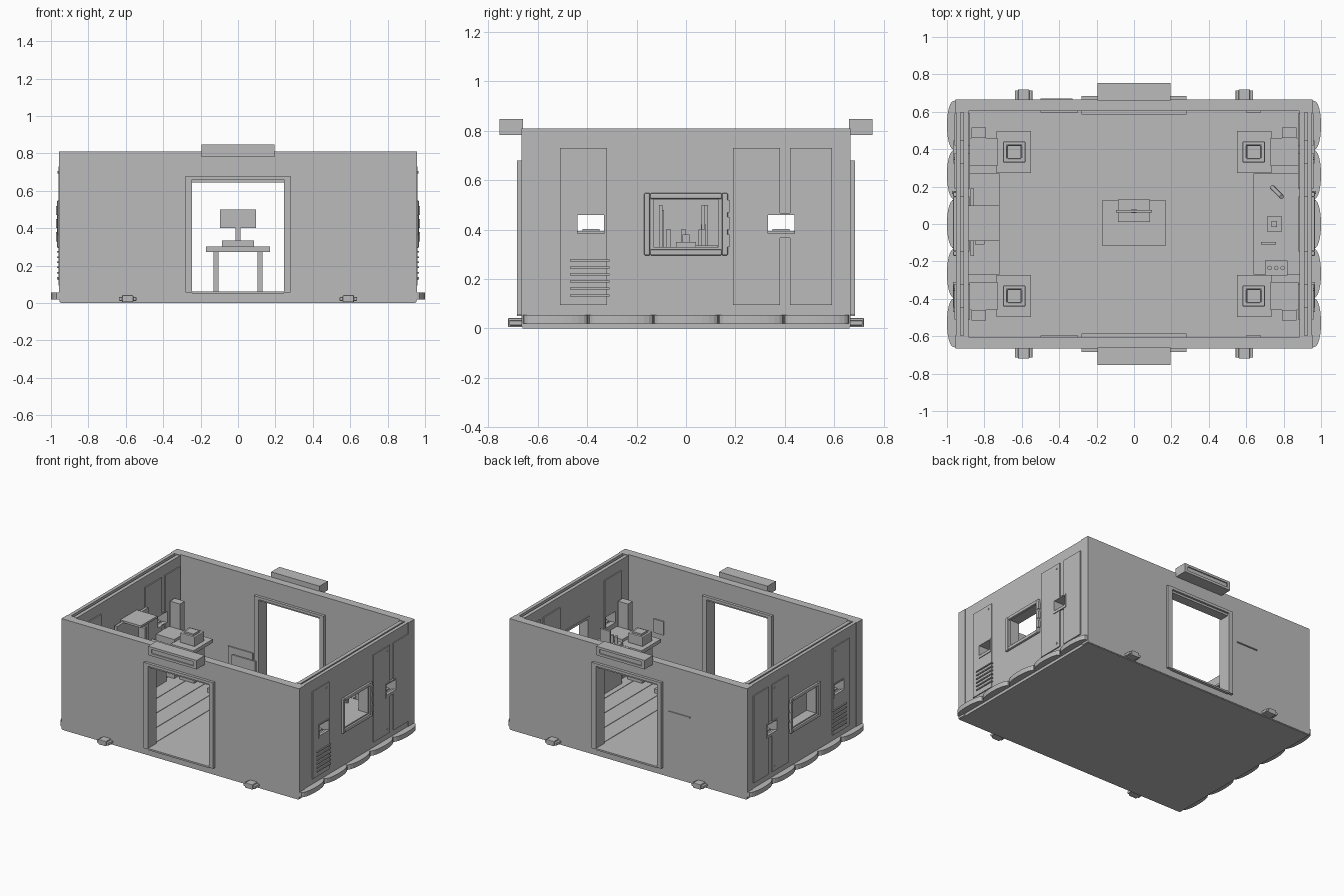
import bpy, bmesh, math
from mathutils import Matrix, Vector

old = bpy.data.objects.get("Cube")
if old:
    bpy.data.objects.remove(old, do_unlink=True)

grey = bpy.data.materials.new("plain_grey")
grey.use_nodes = True
COLOUR = (0.5, 0.5, 0.5, 1)
grey.diffuse_color = COLOUR
grey.node_tree.nodes["Principled BSDF"].inputs["Base Color"].default_value = COLOUR


def finish(name, bm):
    bmesh.ops.recalc_face_normals(bm, faces=bm.faces)
    mesh = bpy.data.meshes.new(name)
    bm.to_mesh(mesh)
    bm.free()
    mesh.materials.append(grey)
    obj = bpy.data.objects.new(name, mesh)
    bpy.context.collection.objects.link(obj)
    return obj


def boxes(name, *items, bevel=0):
    """One object from boxes given as x0, x1, y0, y1, z0, z1."""
    bm = bmesh.new()
    for b in items:
        lo = Vector([min(b[i], b[i + 1]) for i in (0, 2, 4)])
        hi = Vector([max(b[i], b[i + 1]) for i in (0, 2, 4)])
        mat = Matrix.Translation((lo + hi) / 2) @ Matrix.Diagonal((*(hi - lo), 1))
        bmesh.ops.create_cube(bm, size=1, matrix=mat)
    obj = finish(name, bm)
    if bevel:
        mod = obj.modifiers.new("Bevel", "BEVEL")
        mod.width, mod.segments = bevel, 2
    return obj


def cut(obj, *holes):
    """Cut box holes through a wall."""
    for h in holes:
        cutter = boxes("cutter", h)
        cutter.hide_render = True
        mod = obj.modifiers.new("Cut", "BOOLEAN")
        mod.operation, mod.solver, mod.object = "DIFFERENCE", "EXACT", cutter
        bpy.context.view_layer.objects.active = obj
        bpy.ops.object.modifier_apply(modifier=mod.name)
        bpy.data.objects.remove(cutter, do_unlink=True)


def ring_x(x0, x1, y0, y1, z0, z1, t):
    """Four bars of a rectangular frame facing sideways."""
    return [(x0, x1, y0, y0 + t, z0, z1), (x0, x1, y1 - t, y1, z0, z1),
            (x0, x1, y0 + t, y1 - t, z0, z0 + t), (x0, x1, y0 + t, y1 - t, z1 - t, z1)]


def rod(name, a, b, r, sides=12):
    a, b = Vector(a), Vector(b)
    bm = bmesh.new()
    turn = (b - a).to_track_quat("Z", "Y").to_matrix().to_4x4()
    bmesh.ops.create_cone(bm, cap_ends=True, segments=sides, radius1=r, radius2=r,
                          depth=(b - a).length, matrix=Matrix.Translation((a + b) / 2) @ turn)
    return finish(name, bm)


def scallop(name, s, yc, half):
    """Rounded bumper lobe along the base."""
    bm = bmesh.new()
    outline = [(0.9, -half), (0.9, half)]
    for i in range(13):
        a = math.pi * i / 12
        outline.append((0.957 + 0.043 * math.sin(a) ** 0.8, half * math.cos(a)))
    face = bm.faces.new([bm.verts.new((s * x, yc + y, 0.02)) for x, y in outline])
    ext = bmesh.ops.extrude_face_region(bm, geom=[face])
    verts = [v for v in ext["geom"] if isinstance(v, bmesh.types.BMVert)]
    bmesh.ops.translate(bm, verts=verts, vec=(0, 0, 0.035))
    return finish(name, bm)


# Base and floor planks
boxes("base_slab", (-0.95, 0.95, -0.662, 0.662, 0, 0.052))
seams = [-0.885, -0.78, -0.65, -0.52, -0.39, -0.26, 0.26, 0.39, 0.52, 0.65, 0.78, 0.885]
boxes("floor_planks", *[(a + 0.002, b - 0.002, -0.605, 0.605, 0.05, 0.06)
                        for a, b in zip(seams, seams[1:])])

# Front and back: wall, doorway, sign, clamps
for s, side in ((-1, "front"), (1, "back")):
    wall = boxes(side + "_wall", (-0.955, 0.955, s * 0.605, s * 0.665, 0.005, 0.81))
    cut(wall, (-0.25, 0.25, s * 0.5, s * 0.8, 0.06, 0.66))
    boxes(side + "_door_frame",
          (-0.28, -0.245, s * 0.585, s * 0.685, 0.055, 0.68),
          (0.245, 0.28, s * 0.585, s * 0.685, 0.055, 0.68),
          (-0.245, 0.245, s * 0.585, s * 0.685, 0.66, 0.68),
          (-0.245, 0.245, s * 0.6, s * 0.67, 0.645, 0.66),
          (-0.245, 0.245, s * 0.585, s * 0.685, 0.05, 0.062))
    sign = boxes(side + "_sign_box", (-0.195, 0.195, s * 0.66, s * 0.755, 0.782, 0.847))
    cut(sign, (-0.17, 0.17, s * 0.747, s * 0.8, 0.8, 0.83))
    for x in (-0.59, 0.59):
        boxes(side + "_clamp",
              (x - 0.047, x + 0.047, s * 0.655, s * 0.715, 0.012, 0.032),
              (x - 0.03, x + 0.03, s * 0.655, s * 0.72, 0.005, 0.042), bevel=0.004)
    boxes(side + "_inner_plate", (-0.5, -0.3, s * 0.597, s * 0.606, 0.1, 0.25))
    boxes(side + "_small_fitting", (0.6, 0.68, s * 0.597, s * 0.606, 0.3, 0.4))
boxes("back_wall_slot", (-0.5, -0.33, 0.63, 0.672, 0.475, 0.482))

# Left and right: double wall, window, hatches, panels, bumpers
for s, side in ((-1, "right"), (1, "left")):
    window = (s * 0.8, s * 1.1, -0.14, 0.14, 0.32, 0.53)
    hatches = [(s * 0.8, s * 1.1, y - 0.055, y + 0.055, 0.38, 0.46) for y in (-0.385, 0.385)]
    skin = boxes(side + "_outer_wall", (s * 0.928, s * 0.953, -0.595, 0.595, 0.03, 0.81))
    cut(skin, window, *hatches)
    lining = boxes(side + "_inner_wall", (s * 0.885, s * 0.912, -0.605, 0.605, 0.05, 0.805))
    cut(lining, window, *hatches)
    boxes(side + "_corner_posts", *[(s * 0.885, s * 0.957, y * 0.595, y * 0.662, 0.03, 0.81)
                                    for y in (-1, 1)])
    # Window frame with a stepped inner rim and side hinges
    boxes(side + "_window_frame",
          *ring_x(s * 0.945, s * 0.968, -0.17, 0.17, 0.295, 0.548, 0.025), bevel=0.006)
    boxes(side + "_window_lining", *ring_x(s * 0.88, s * 0.955, -0.147, 0.147, 0.313, 0.537, 0.016))
    boxes(side + "_window_hinges", *[(s * 0.95, s * 0.972, 0.16, 0.176, z, z + 0.05)
                                     for z in (0.33, 0.4, 0.47)])
    # Door panels on the outside, repeated on the inside
    for tag, x0, x1 in (("outer", 0.95, 0.96), ("inner", 0.877, 0.887)):
        for part, y0, y1 in (("vent_panel", -0.51, -0.32), ("door_panel", 0.19, 0.38),
                             ("end_panel", 0.42, 0.59)):
            panel = boxes(f"{side}_{tag}_{part}", (s * x0, s * x1, y0, y1, 0.095, 0.73))
            cut(panel, *hatches)
    for y, z in ((-0.35, 0.7), (0.35, 0.7), (0.35, 0.13)):
        rod(side + "_panel_bolt", (s * 0.95, y, z), (s * 0.964, y, z), 0.007)
    for y in (-0.385, 0.385):
        boxes(side + "_hatch_frame",
              *ring_x(s * 0.88, s * 0.965, y - 0.062, y + 0.062, 0.365, 0.467, 0.008),
              (s * 0.945, s * 0.965, y - 0.055, y + 0.055, 0.37, 0.385))
    boxes(side + "_vent_slats", *[(s * 0.95, s * 0.968, -0.47, -0.31, 0.13 + i * 0.028, 0.138 + i * 0.028)
                                  for i in range(6)])
    for i in range(5):
        scallop(side + "_bumper", s, (i - 2) * 0.264, 0.132)
    # Corner work stations: plate on a pedestal, box on top, low console by the wall
    for y in (-0.385, 0.385):
        x = s * 0.64
        boxes(side + "_station_plate", (x - s * 0.09, x + s * 0.095, y - 0.112, y + 0.112, 0.3, 0.325))
        boxes(side + "_station_pedestal", (x - 0.06, x + 0.06, y - 0.06, y + 0.06, 0.055, 0.3))
        top = boxes(side + "_station_box", (x - 0.06, x + 0.06, y - 0.056, y + 0.056, 0.325, 0.395),
                    bevel=0.012)
        cut(top, (x - 0.04, x + 0.04, y - 0.037, y + 0.037, 0.385, 0.42))
        boxes(side + "_station_lid", (x - 0.036, x + 0.036, y - 0.034, y + 0.034, 0.38, 0.403))
        w = math.copysign(1, y)
        boxes(side + "_wall_console",
              (s * 0.73, s * 0.88, y - 0.075, y + 0.075, 0.055, 0.345),
              (s * 0.79, s * 0.87, w * 0.46, w * 0.515, 0.055, 0.53))

# Centre table with a screen
boxes("table_top", (-0.17, 0.17, -0.115, 0.125, 0.272, 0.303))
boxes("table_legs", *[(x - 0.014, x + 0.014, y - 0.014, y + 0.014, 0.055, 0.275)
                      for x in (-0.118, 0.118) for y in (-0.08, 0.09)])
boxes("screen_stand", (-0.085, 0.085, 0.01, 0.13, 0.303, 0.335),
      (-0.014, 0.014, 0.06, 0.08, 0.33, 0.42))
boxes("screen", (-0.095, 0.095, 0.062, 0.076, 0.4, 0.5))

# Counter on the left with small tools
boxes("left_counter", (0.64, 0.885, -0.27, 0.27, 0.3, 0.325))
boxes("left_counter_base", (0.69, 0.885, -0.25, 0.25, 0.055, 0.3))
boxes("counter_device", (0.71, 0.79, -0.04, 0.04, 0.325, 0.35), (0.735, 0.765, -0.015, 0.015, 0.35, 0.38))
boxes("counter_rack", (0.7, 0.82, -0.275, -0.195, 0.325, 0.345))
for x in (0.725, 0.76, 0.795):
    rod("rack_bottle", (x, -0.235, 0.34), (x, -0.235, 0.4), 0.012)
boxes("counter_display", (0.68, 0.76, -0.11, -0.095, 0.325, 0.5))
rod("counter_arm", (0.74, 0.195, 0.325), (0.79, 0.145, 0.47), 0.012)

# Console on the right with a back screen and shelf
boxes("right_counter", (-0.885, -0.72, -0.27, 0.27, 0.3, 0.325))
boxes("right_counter_base", (-0.885, -0.75, -0.25, 0.25, 0.055, 0.3))
boxes("right_console_panel", (-0.875, -0.855, -0.17, 0.19, 0.325, 0.59))
boxes("right_console_shelf", (-0.885, -0.72, -0.09, 0.1, 0.585, 0.6))
boxes("right_console_items", *[(-0.85, -0.8, y, y + 0.02, 0.325, h)
                               for y, h in ((-0.11, 0.48), (-0.08, 0.4), (-0.02, 0.4), (0.05, 0.4), (0.07, 0.5))])
